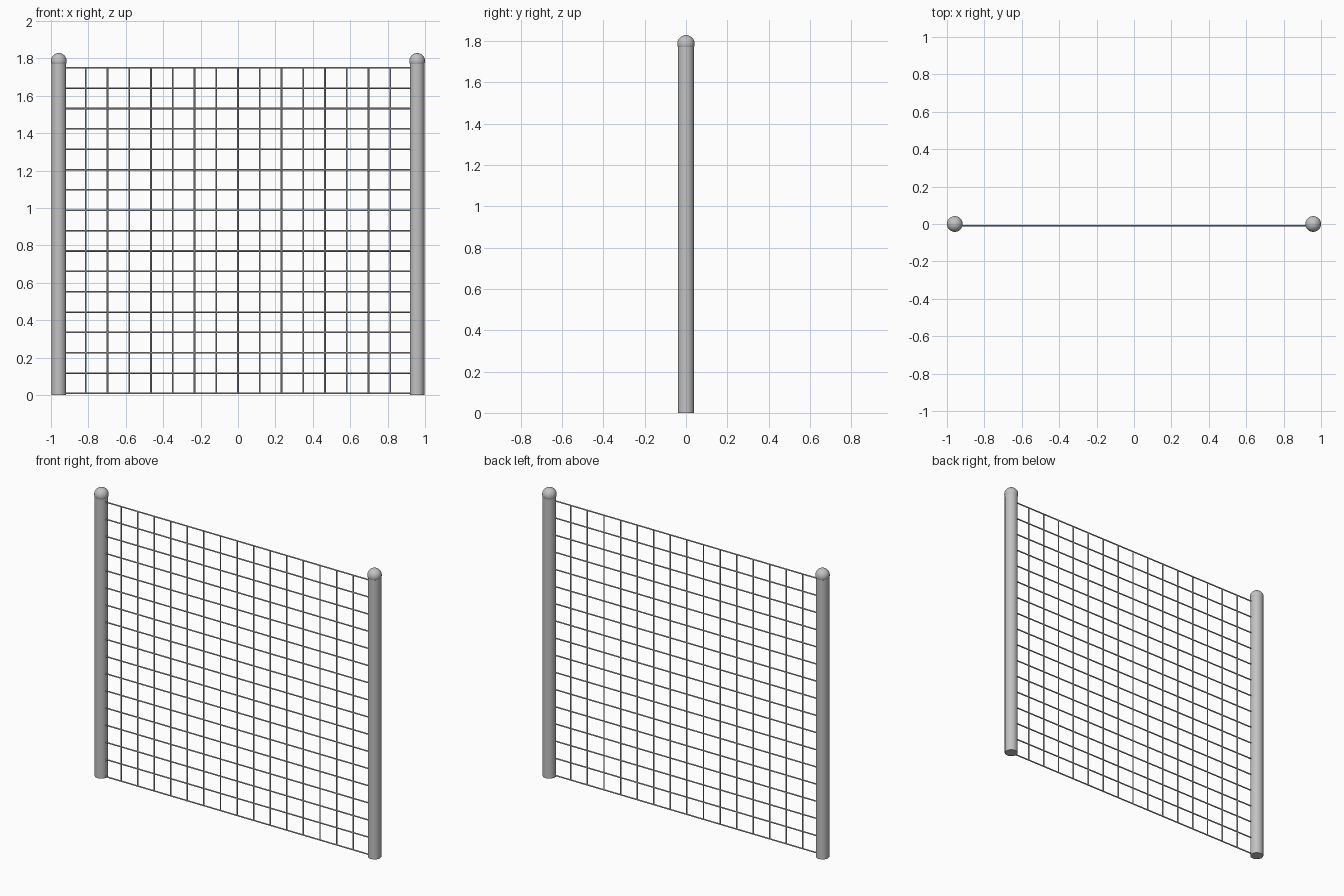
import bpy, math

if "Cube" in bpy.data.objects:
    bpy.data.objects.remove(bpy.data.objects["Cube"])

def mat(name, v):
    m = bpy.data.materials.new(name)
    m.diffuse_color = (v, v, v, 1)
    m.use_nodes = True
    m.node_tree.nodes["Principled BSDF"].inputs["Base Color"].default_value = m.diffuse_color
    return m

steel_grey = mat("steel grey", 0.54)

POST_X, POST_R, BALL_R = 0.958, 0.039, 0.042
WIRE_R, Z_LOW, Z_HIGH = 0.0042, 0.008, 1.749

def finish(name):
    o = bpy.context.object
    o.name = name
    o.data.materials.append(steel_grey)
    bpy.ops.object.shade_smooth_by_angle(angle=math.radians(40))

def wire(name, loc, length, rot):
    bpy.ops.mesh.primitive_cylinder_add(vertices=8, radius=WIRE_R, depth=length,
                                        location=loc, rotation=rot)
    finish(name)

# Posts with ball caps
for side, s in (("left", -1), ("right", 1)):
    bpy.ops.mesh.primitive_cylinder_add(vertices=32, radius=POST_R, depth=1.77,
                                        location=(s * POST_X, 0, 1.77 / 2))
    finish(side + "_post")
    bpy.ops.mesh.primitive_uv_sphere_add(segments=32, ring_count=16, radius=BALL_R,
                                         location=(s * POST_X, 0, 1.786))
    finish(side + "_ball_cap")

# Horizontal wires
for i in range(17):
    z = Z_LOW + (Z_HIGH - Z_LOW) * i / 16
    wire(f"horizontal_wire_{i}", (0, -0.009, z), 2 * POST_X - 0.04, (0, math.pi / 2, 0))

# Vertical wires
for i in range(15):
    wire(f"vertical_wire_{i}", ((i - 7) * 0.1163, -0.009, (Z_LOW + Z_HIGH) / 2),
         Z_HIGH - Z_LOW, (0, 0, 0))
